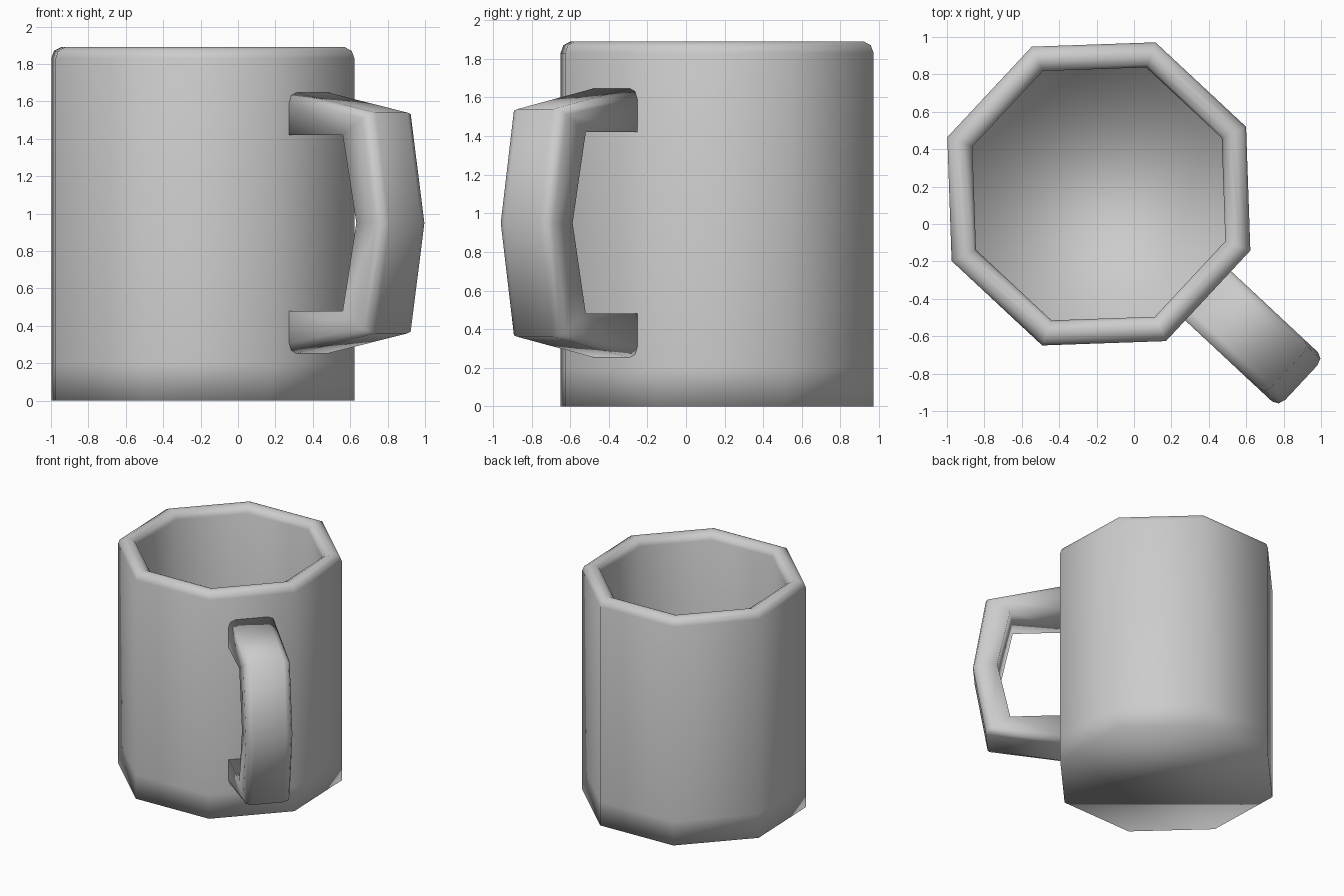
import bpy, bmesh
from math import cos, sin, radians
from mathutils import Vector

if "Cube" in bpy.data.objects:
    bpy.data.objects.remove(bpy.data.objects["Cube"])

CENTRE = Vector((-0.188, 0.161, 0))
SIDES = 8


def loft(name, rings, caps):
    """Bridge equal-sized rings of points into a smooth-shaded skin."""
    bm = bmesh.new()
    loops = [[bm.verts.new(p) for p in ring] for ring in rings]
    n = len(loops[0])
    for a, b in zip(loops, loops[1:]):
        for i in range(n):
            j = (i + 1) % n
            bm.faces.new((a[i], a[j], b[j], b[i]))
    if caps:
        bm.faces.new(loops[0])
        bm.faces.new(loops[-1])
    bmesh.ops.recalc_face_normals(bm, faces=bm.faces)
    mesh = bpy.data.meshes.new(name)
    bm.to_mesh(mesh)
    bm.free()
    mesh.shade_smooth()
    obj = bpy.data.objects.new(name, mesh)
    bpy.context.collection.objects.link(obj)
    return obj


# Cup: octagonal profile, up the outside, over the rounded rim, down the inside
profile = [(0.865, 0), (0.865, 0.2), (0.865, 1.83), (0.85, 1.87), (0.81, 1.89),
           (0.777, 1.89), (0.737, 1.87), (0.722, 1.83), (0.722, 0.25), (0.722, 0.13)]
rings = []
for r, z in profile:
    angles = [radians(24.5 + 360 / SIDES * k) for k in range(SIDES)]
    rings.append([CENTRE + Vector((r * cos(a), r * sin(a), z)) for a in angles])
loft("cup_body", rings, caps=True)

# Handle: band with rounded outer edges, out from the middle of one cup side
OUT = Vector((cos(radians(-43)), sin(radians(-43)), 0))
SIDE = Vector((-OUT.y, OUT.x, 0))
MID, HALF = 0.95, 0.18
# stations: inner distance, inner height, outer distance, outer height (from mid)
upper = [(0.785, 0.47, 0.785, 0.70), (1.19, 0.47, 1.38, 0.59)]
stations = upper + [(1.29, 0, 1.48, 0)] + [(a, -b, c, -d) for a, b, c, d in reversed(upper)]
# cross-section: depth fraction from inner to outer edge, sideways offset
half_section = [(0, HALF), (0.76, HALF), (0.93, HALF - 0.016), (1, HALF - 0.055)]
section = half_section + [(t, -s) for t, s in reversed(half_section)]
rings = []
for ui, zi, uo, zo in stations:
    rings.append([CENTRE + OUT * (ui + (uo - ui) * t) + SIDE * s
                  + Vector((0, 0, MID + zi + (zo - zi) * t)) for t, s in section])
loft("handle", rings, caps=True)
